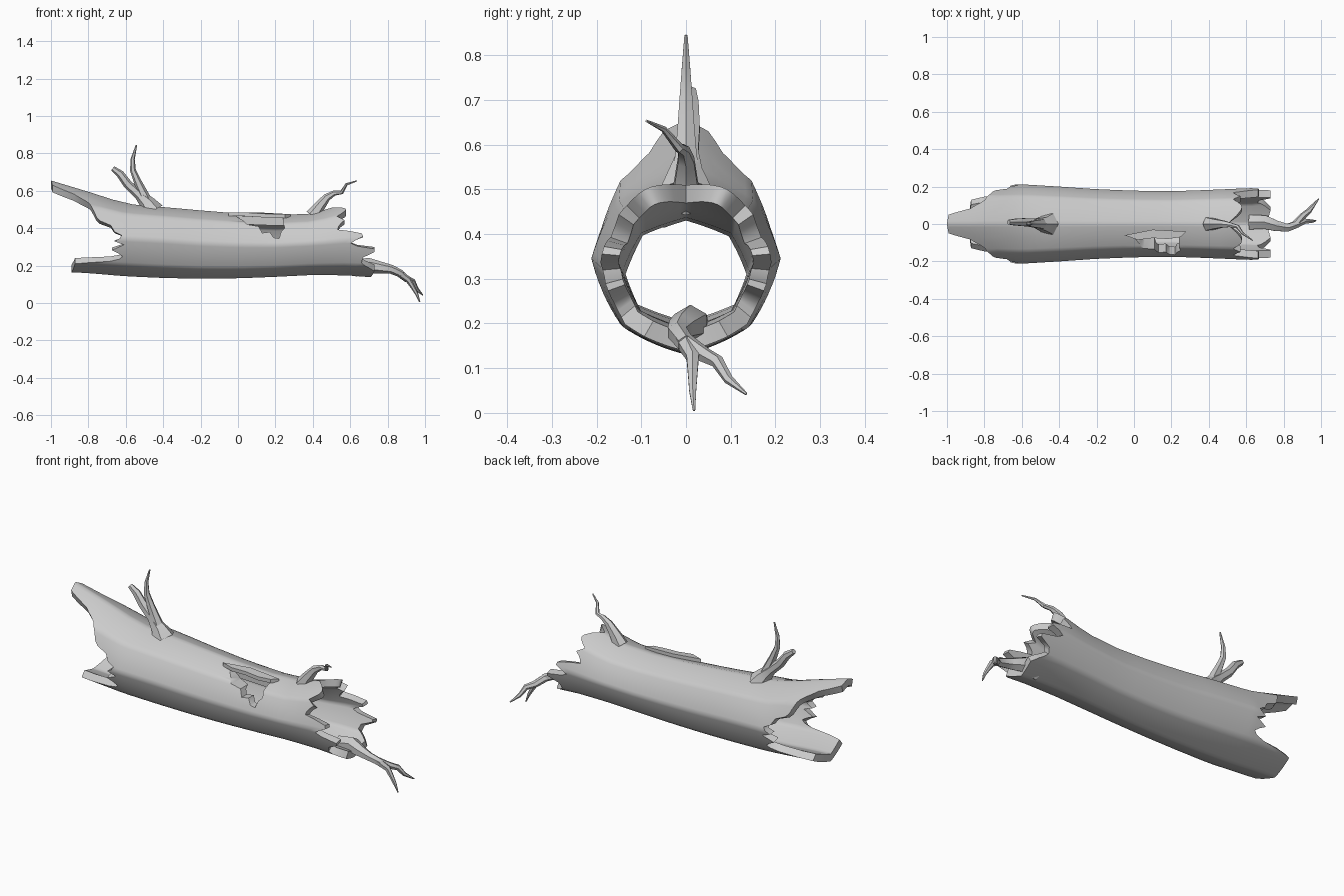
import bpy, bmesh, math
from mathutils import Vector

cube = bpy.data.objects.get("Cube")
if cube:
    bpy.data.objects.remove(cube)

wood = bpy.data.materials.new("weathered_grey_wood")
wood.use_nodes = True
GREY = (0.6, 0.6, 0.6, 1)
wood.diffuse_color = GREY
wood.node_tree.nodes["Principled BSDF"].inputs["Base Color"].default_value = GREY


def finish(bm, name, angle=50):
    bmesh.ops.recalc_face_normals(bm, faces=bm.faces)
    mesh = bpy.data.meshes.new(name)
    bm.to_mesh(mesh)
    bm.free()
    obj = bpy.data.objects.new(name, mesh)
    bpy.context.collection.objects.link(obj)
    mesh.materials.append(wood)
    smooth(obj, angle)
    return obj


def smooth(obj, angle):
    bpy.ops.object.select_all(action="DESELECT")
    obj.select_set(True)
    bpy.context.view_layer.objects.active = obj
    bpy.ops.object.shade_smooth_by_angle(angle=math.radians(angle))


def interp(table, x):
    """Linear lookup in rows of (key, values...)."""
    if x <= table[0][0]:
        return table[0][1:]
    for a, b in zip(table, table[1:]):
        if x <= b[0]:
            t = (x - a[0]) / (b[0] - a[0])
            return [p + (q - p) * t for p, q in zip(a[1:], b[1:])]
    return table[-1][1:]


# Log section along its length: x, half width, top, bottom, middle height
SECTIONS = [(-1, .2, .655, .17, .35), (-.8, .207, .595, .16, .35),
            (-.6, .212, .53, .143, .345), (-.4, .2, .513, .134, .335),
            (-.2, .186, .495, .13, .32), (0, .178, .479, .132, .312),
            (.2, .175, .47, .14, .31), (.4, .182, .478, .15, .32),
            (.58, .19, .535, .148, .335), (.75, .195, .555, .135, .34)]

# Broken ends: angle from the top in degrees, x of the edge
LEFT_EDGE = [(0, -1), (18, -.99), (22, -.89), (32, -.84), (38, -.8), (52, -.77),
             (64, -.75), (70, -.68), (80, -.66), (88, -.6), (93, -.68), (100, -.61),
             (111, -.68), (118, -.61), (127, -.64), (133, -.73), (137, -.87), (180, -.89)]
RIGHT_EDGE = [(0, .5), (15, .55), (28, .58), (36, .57), (45, .53), (55, .57), (62, .54),
              (72, .53), (78, .66), (86, .67), (92, .61), (98, .6), (105, .73),
              (112, .73), (118, .67), (130, .66), (140, .7), (150, .73), (180, .71)]

COLUMNS, WALL = 72, .04


def wall_point(x, angle, inset):
    w, top, bottom, mid = interp(SECTIONS, x)
    flat = math.cos(math.pi / 8) / math.cos(angle % (math.pi / 4) - math.pi / 8)
    r = .6 * flat + .4
    s, c = math.sin(angle), math.cos(angle)
    height = top - mid if c > 0 else mid - bottom
    return Vector((x, s * (w * r - inset), mid + c * (height * r - inset)))


# Hollow trunk with splintered ends
bm = bmesh.new()
columns = []
for i in range(COLUMNS):
    angle = math.tau * i / COLUMNS
    fold = abs((math.degrees(angle) + 180) % 360 - 180)
    left, right = interp(LEFT_EDGE, fold)[0], interp(RIGHT_EDGE, fold)[0]
    xs = [left + (-.56 - left) * k / 4 for k in range(4)]
    xs += [-.56 + 1.02 * k / 12 for k in range(13)]
    xs += [.46 + (right - .46) * k / 4 for k in range(1, 5)]
    loop = [(x, 0) for x in xs] + [(x, WALL) for x in reversed(xs)]
    columns.append([bm.verts.new(wall_point(x, angle, d)) for x, d in loop])
for a, b in zip(columns, columns[1:] + columns[:1]):
    for j in range(len(a)):
        k = (j + 1) % len(a)
        bm.faces.new((a[j], b[j], b[k], a[k]))
trunk = finish(bm, "hollow_trunk")

# Ragged hole in the front of the trunk
HOLE = [(-.03, .475), (.03, .44), (.05, .42), (.11, .41), (.13, .375), (.17, .38),
        (.19, .35), (.22, .345), (.23, .38), (.25, .4), (.24, .43), (.25, .6), (-.03, .6)]
bm = bmesh.new()
face = bm.faces.new([bm.verts.new((x, -.4, z)) for x, z in HOLE])
ext = bmesh.ops.extrude_face_region(bm, geom=[face])
for v in ext["geom"]:
    if isinstance(v, bmesh.types.BMVert):
        v.co.y = -.05
cutter = finish(bm, "hole_cutter")
cut = trunk.modifiers.new("hole", "BOOLEAN")
cut.operation, cut.object, cut.solver = "DIFFERENCE", cutter, "EXACT"
bpy.context.view_layer.objects.active = trunk
bpy.ops.object.select_all(action="DESELECT")
trunk.select_set(True)
bpy.ops.object.modifier_apply(modifier=cut.name)
bpy.data.objects.remove(cutter)
smooth(trunk, 50)

# Lifted bark strip along the upper edge of the hole
bm = bmesh.new()
bark = [(-.05, -.06, .485), (.02, -.085, .485), (.1, -.075, .48), (.18, -.08, .475),
        (.25, -.07, .475), (.28, -.04, .475), (.1, -.03, .485)]
face = bm.faces.new([bm.verts.new(p) for p in bark])
ext = bmesh.ops.extrude_face_region(bm, geom=[face])
bmesh.ops.translate(bm, vec=(0, 0, -.02),
                    verts=[g for g in ext["geom"] if isinstance(g, bmesh.types.BMVert)])
finish(bm, "lifted_bark", 30)


def branch(name, path, sides=6):
    """Tapered limb through (x, y, z, radius) points."""
    bm = bmesh.new()
    pts = [Vector(p[:3]) for p in path]
    rings = []
    for i, p in enumerate(pts):
        along = (pts[min(i + 1, len(pts) - 1)] - pts[max(i - 1, 0)]).normalized()
        side = along.cross(Vector((0, 1, 0))).normalized()
        other = along.cross(side)
        turns = [math.tau * k / sides for k in range(sides)]
        rings.append([bm.verts.new(p + path[i][3] * (side * math.cos(t) + other * math.sin(t)))
                      for t in turns])
    for a, b in zip(rings, rings[1:]):
        for k in range(sides):
            n = (k + 1) % sides
            bm.faces.new((a[k], a[n], b[n], b[k]))
    bm.faces.new(rings[0])
    bm.faces.new(rings[-1])
    return finish(bm, name)


# Forked branch on the upper left end
branch("fork_blunt_limb", [(-.46, 0, .49, .065), (-.485, 0, .535, .042), (-.53, .005, .58, .026),
                           (-.59, .01, .635, .024), (-.63, .01, .69, .021), (-.67, .01, .72, .014)])
branch("fork_tall_limb", [(-.48, 0, .51, .045), (-.5, 0, .57, .028), (-.535, 0, .645, .021),
                          (-.562, 0, .71, .016), (-.563, 0, .77, .011), (-.543, 0, .845, .004)])

# Thin twig on the upper right end
branch("top_twig", [(.4, 0, .465, .04), (.435, 0, .515, .03), (.475, 0, .565, .021),
                    (.515, -.005, .588, .014), (.555, -.015, .592, .011),
                    (.58, -.05, .635, .007), (.635, -.088, .653, .003)])

# Forked root trailing from the lower right end
branch("root_stem", [(.62, .01, .185, .045), (.7, .01, .2, .042), (.76, -.01, .19, .032),
                     (.82, -.02, .18, .024), (.875, 0, .155, .02)])
branch("root_lower_tip", [(.86, -.005, .162, .021), (.91, .015, .125, .016),
                          (.935, .015, .085, .012), (.955, .015, .05, .009), (.972, .018, .005, .003)])
branch("root_side_tip", [(.86, -.005, .162, .02), (.9, .04, .13, .018), (.935, .07, .115, .015),
                         (.955, .095, .075, .011), (.988, .135, .042, .003)])
